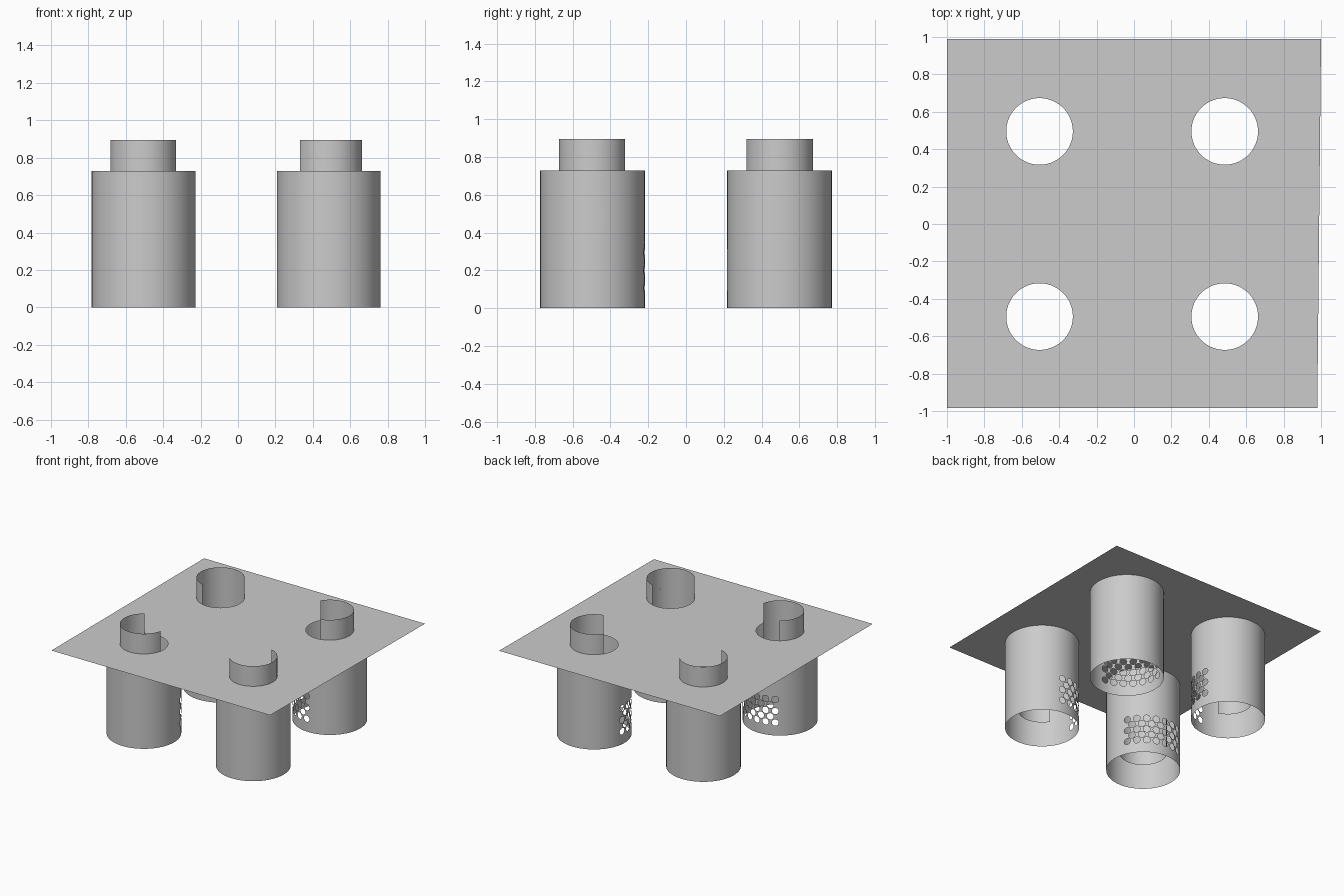
import bpy, bmesh
from math import sin, cos, pi, radians

old = bpy.data.objects.get("Cube")
if old:
    bpy.data.objects.remove(old)

PLATE_Z, TUBE_LOW, TUBE_TOP = 0.73, 0.15, 0.895
WALL_R, TUBE_R, HOLE_R = 0.277, 0.178, 0.026
SEG = 72

grey = bpy.data.materials.new("plain_grey")
grey.use_nodes = True
grey.diffuse_color = (0.6, 0.6, 0.6, 1)
grey.node_tree.nodes["Principled BSDF"].inputs["Base Color"].default_value = (0.6, 0.6, 0.6, 1)


def finish(name, bm, smooth=True):
    mesh = bpy.data.meshes.new(name)
    bm.to_mesh(mesh)
    bm.free()
    for poly in mesh.polygons:
        poly.use_smooth = smooth
    mesh.materials.append(grey)
    obj = bpy.data.objects.new(name, mesh)
    bpy.context.collection.objects.link(obj)
    return obj


def circle(cx, cy, r, n):
    return [(cx + r * cos(2 * pi * i / n), cy + r * sin(2 * pi * i / n)) for i in range(n)]


def sheet(loops):
    """Flat face set: the first loop is the outline, the others are holes."""
    bm = bmesh.new()
    edges = []
    for loop in loops:
        vs = [bm.verts.new((x, y, 0)) for x, y in loop]
        edges += [bm.edges.new((a, b)) for a, b in zip(vs, vs[1:] + vs[:1])]
    bmesh.ops.triangle_fill(bm, use_beauty=True, use_dissolve=False, edges=edges, normal=(0, 0, 1))
    return bm


def perforated_wall(name, cx, cy, facing):
    # Unrolled wall with a staggered hole patch, cut into strips, then rolled up
    half = pi * WALL_R
    loops = [[(-half, 0), (half, 0), (half, PLATE_Z), (-half, PLATE_Z)]]
    for row in range(5):
        count = 7 - row % 2
        for col in range(count):
            u = (col - (count - 1) / 2) * radians(15.5) * WALL_R
            loops.append(circle(u, 0.2 + (row - 2) * 0.047, HOLE_R, 16))
    bm = sheet(loops)
    for i in range(1, SEG):
        bmesh.ops.bisect_plane(bm, geom=bm.verts[:] + bm.edges[:] + bm.faces[:], dist=1e-6,
                               plane_co=(-half + 2 * half * i / SEG, 0, 0), plane_no=(1, 0, 0))
    for v in bm.verts:
        a = v.co.x / WALL_R + radians(facing)
        v.co = (cx + WALL_R * cos(a), cy + WALL_R * sin(a), v.co.y)
    bmesh.ops.remove_doubles(bm, verts=bm.verts, dist=1e-5)
    bmesh.ops.recalc_face_normals(bm, faces=bm.faces)
    return finish(name, bm)


def split_tube(name, cx, cy, facing, gap=135):
    # Inner tube with a full-height slot on the facing side
    bm = bmesh.new()
    n = 48
    rows = []
    for z in (TUBE_LOW, PLATE_Z, TUBE_TOP):
        angles = [radians(facing + gap / 2 + (360 - gap) * i / n) for i in range(n + 1)]
        rows.append([bm.verts.new((cx + TUBE_R * cos(a), cy + TUBE_R * sin(a), z)) for a in angles])
    for low, high in zip(rows, rows[1:]):
        for i in range(n):
            bm.faces.new((low[i], low[i + 1], high[i + 1], high[i]))
    return finish(name, bm)


# Position, direction of the hole patch, direction of the tube slot
STATIONS = {
    "front_right": (-0.505, -0.495, 71, 56),
    "front_left": (0.485, -0.495, 130, 143),
    "back_left": (0.485, 0.495, 220, 215),
    "back_right": (-0.505, 0.495, 325, 323),
}

for label, (x, y, holes, slot) in STATIONS.items():
    perforated_wall(label + "_perforated_wall", x, y, holes)
    split_tube(label + "_split_tube", x, y, slot)

# Thin plate with four round openings
outline = [(-1, -0.985), (0.98, -0.985), (1, 0.99), (-1, 0.99)]
plate = sheet([outline] + [circle(x, y, TUBE_R, SEG) for x, y, _, _ in STATIONS.values()])
for v in plate.verts:
    v.co.z = PLATE_Z
finish("top_plate", plate, smooth=False)
